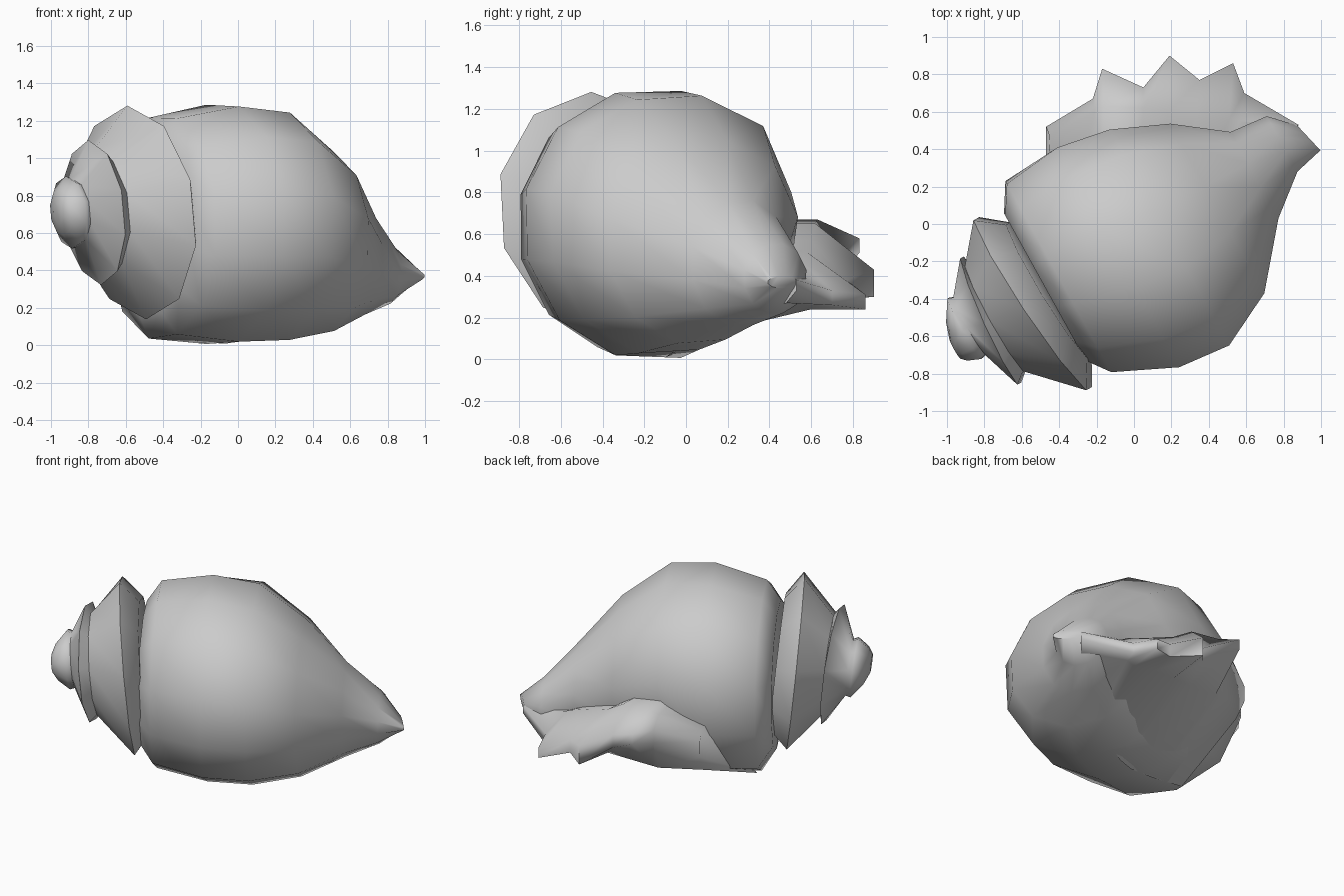
import bpy, bmesh, math
from mathutils import Vector

cube = bpy.data.objects.get("Cube")
if cube:
    bpy.data.objects.remove(cube, do_unlink=True)

shell_grey = bpy.data.materials.new("shell_grey")
shell_grey.use_nodes = True
colour = (0.6, 0.6, 0.6, 1)
shell_grey.diffuse_color = colour
shell_grey.node_tree.nodes["Principled BSDF"].inputs["Base Color"].default_value = colour

# Shell axis runs diagonally on the ground plane, from the spire to the canal tip
ALONG = Vector((0.875, 0.485, 0))
ACROSS = Vector((-0.485, 0.875, 0))


def build(name, rows, closed, angle):
    """Skin a list of point rows, cap both ends and smooth the result."""
    bm = bmesh.new()
    grid = [[bm.verts.new(p) for p in row] for row in rows]
    n = len(rows[0])
    for a, b in zip(grid, grid[1:]):
        for i in range(n if closed else n - 1):
            j = (i + 1) % n
            bm.faces.new((a[i], a[j], b[j], b[i]))
    bm.faces.new(grid[0])
    bm.faces.new(grid[-1])
    bmesh.ops.recalc_face_normals(bm, faces=bm.faces)
    mesh = bpy.data.meshes.new(name)
    bm.to_mesh(mesh)
    bm.free()
    mesh.materials.append(shell_grey)
    obj = bpy.data.objects.new(name, mesh)
    bpy.context.collection.objects.link(obj)
    bpy.ops.object.select_all(action='DESELECT')
    obj.select_set(True)
    bpy.context.view_layer.objects.active = obj
    bpy.ops.object.shade_smooth_by_angle(angle=math.radians(angle))
    return obj


def ring(s, t_min, t_max, z_min, z_max, high=0, low=0, sides=12, lean_t=0, lean_z=0):
    """Section across the axis; high and low swell its upper and lower back quarters."""
    points = []
    for i in range(sides):
        ang = math.tau * (i + 0.5) / sides
        corner = math.sin(2 * ang)
        grow = 1.02
        if math.cos(ang) > 0:
            grow += high * corner if corner > 0 else -low * corner
        elif corner < 0:
            grow -= high * 0.4 * corner
        dt = (t_max - t_min) / 2 * math.cos(ang) * grow
        dz = (z_max - z_min) / 2 * math.sin(ang) * grow
        p = ALONG * (s + lean_t * dt + lean_z * dz) + ACROSS * ((t_min + t_max) / 2 + dt)
        p.z = (z_min + z_max) / 2 + dz
        points.append(p)
    return points


# Large body whorl, narrowing to the canal tip
body = [
    (-0.58, -0.52, 0.38, 0.18, 1.10, 0, 0.06),
    (-0.49, -0.64, 0.52, 0.05, 1.22, 0.02, 0.08),
    (-0.16, -0.79, 0.55, 0.01, 1.28, 0.05, 0.04),
    (0.13, -0.81, 0.48, 0.02, 1.24, 0.11, -0.06),
    (0.43, -0.66, 0.36, 0.07, 1.03, 0.09, -0.08),
    (0.69, -0.35, 0.18, 0.16, 0.76, 0.03, 0),
    (0.90, -0.18, 0.16, 0.22, 0.55, 0.03, 0),
]
rows = [ring(*r) for r in body]
rows.append(ring(1.04, -0.14, 0.04, 0.34, 0.40, lean_t=-0.25))
build("body_whorl", rows, True, 60)

# Stepped spire: each whorl flares to a rim (position, centre offset, radius, lean)
spire = [(-1.16, -0.12, 0.06, 0), (-1.13, -0.09, 0.12, 0), (-1.06, -0.05, 0.19, 0),
         (-1.03, -0.05, 0.18, 0), (-0.92, -0.08, 0.38, 0.08), (-0.89, -0.08, 0.33, 0),
         (-0.68, -0.11, 0.56, -0.08), (-0.57, -0.09, 0.43, -0.04)]
rows = [ring(s, t - r, t + r, 0.71 - r, 0.71 + r, sides=10, lean_t=lean, lean_z=-0.1)
        for s, t, r, lean in spire]
build("spire", rows, True, 80)

# Flared lip: edge x, edge y, edge top z, edge thickness, crest y, crest z
lip = [
    (-0.47, 0.52, 0.49, 0.11, 0.47, 0.54),
    (-0.22, 0.67, 0.56, 0.09, 0.60, 0.64),
    (-0.17, 0.83, 0.58, 0.07, 0.63, 0.67),
    (0.05, 0.73, 0.48, 0.09, 0.62, 0.65),
    (0.19, 0.90, 0.43, 0.13, 0.60, 0.57),
    (0.35, 0.77, 0.38, 0.09, 0.57, 0.52),
    (0.53, 0.86, 0.31, 0.07, 0.56, 0.46),
    (0.59, 0.70, 0.33, 0.07, 0.55, 0.43),
    (0.88, 0.53, 0.38, 0.05, 0.51, 0.40),
]
rows = []
for x, y, z, thick, crest_y, crest_z in lip:
    under_x = 0.8 * x - 0.1
    rise = max(0, under_x)
    rows.append([
        (x * 0.78, crest_y - 0.22, crest_z),
        (x * 0.96, crest_y, crest_z),
        (x, y, z),
        (x, y, z - thick),
        (x * 0.95, min(y - 0.05, 0.6), min(z - thick, 0.27)),
        (under_x, -0.1 + 0.45 * rise, 0.01 + 0.3 * rise + 0.1 * max(0, -0.2 - under_x)),
    ])
build("flared_lip", rows, False, 80)
